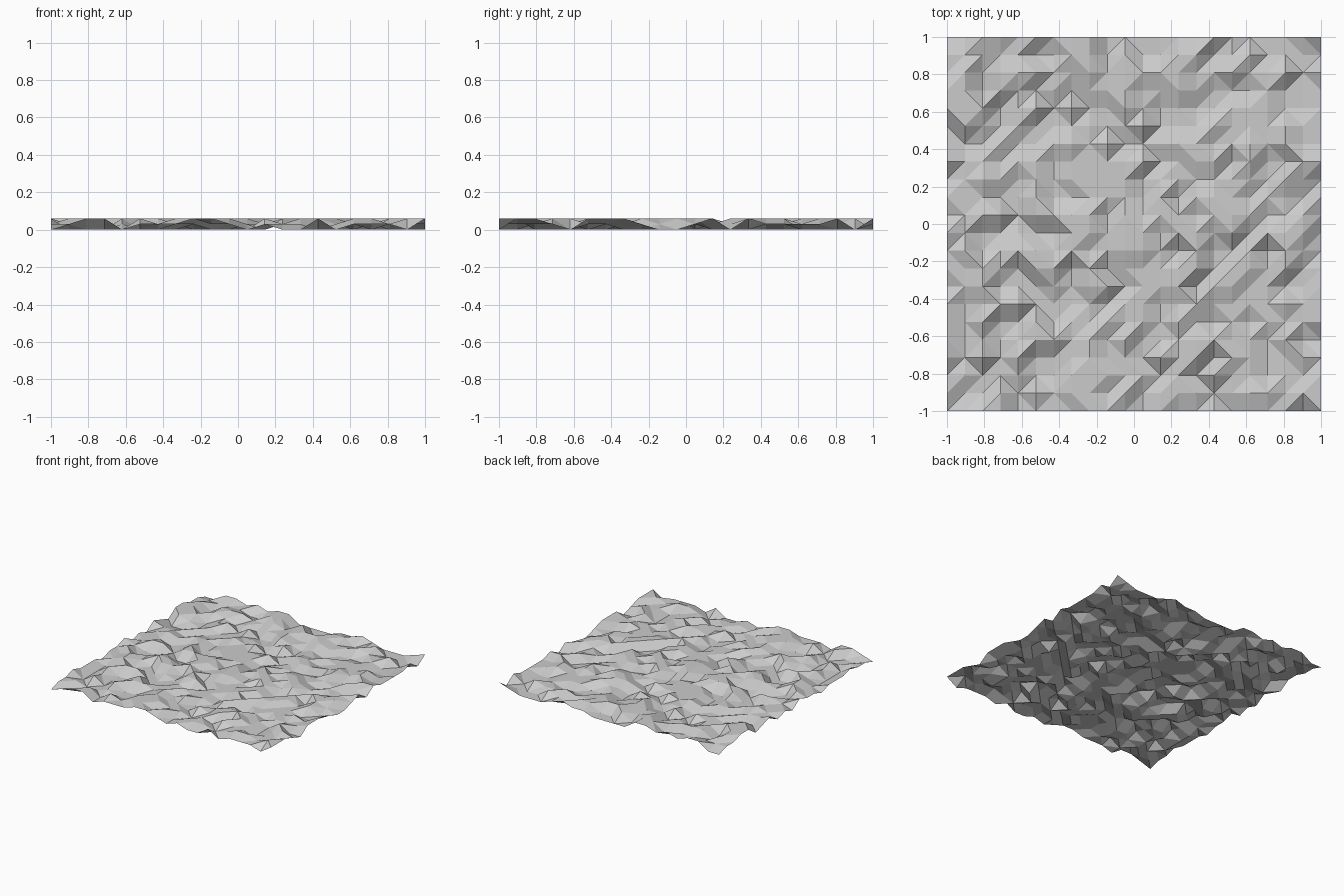
import bpy, bmesh, random

if "Cube" in bpy.data.objects:
    bpy.data.objects.remove(bpy.data.objects["Cube"])

random.seed(11)
CELLS = 21          # cells per side
STEP = 0.03         # height of one terrace level (three levels: 0, 1, 2)

# levels read along the front edge (left to right) and right edge (front to back)
front = [0, 1, 2, 2, 0, 1, 1, 1, 2, 2, 1, 0, 1, 0, 0, 2, 0, 1, 1, 1, 0, 2]
right = [2, 2, 2, 1, 0, 2, 2, 2, 1, 0, 0, 1, 2, 0, 2, 1, 1, 1, 1, 2, 0, 2]


def level(i, j):
    if j == 0:
        return front[i]
    if i == CELLS:
        return right[j]
    return random.choices((0, 1, 2), weights=(3, 4, 3))[0]


# rough low-poly ground sheet: grid of points on random terrace levels
bm = bmesh.new()
pts = [[bm.verts.new((2 * i / CELLS - 1, 2 * j / CELLS - 1, STEP * level(i, j)))
        for j in range(CELLS + 1)] for i in range(CELLS + 1)]

# fold every cell along its flatter diagonal, giving faceted ridges
for i in range(CELLS):
    for j in range(CELLS):
        a, b, c, d = pts[i][j], pts[i + 1][j], pts[i + 1][j + 1], pts[i][j + 1]
        if abs(a.co.z - c.co.z) < abs(b.co.z - d.co.z) + 1e-5:
            bm.faces.new((a, b, c))
            bm.faces.new((a, c, d))
        else:
            bm.faces.new((a, b, d))
            bm.faces.new((b, c, d))

mesh = bpy.data.meshes.new("rough_ground")
bm.to_mesh(mesh)
bm.free()
ground = bpy.data.objects.new("rough_ground", mesh)
bpy.context.collection.objects.link(ground)
